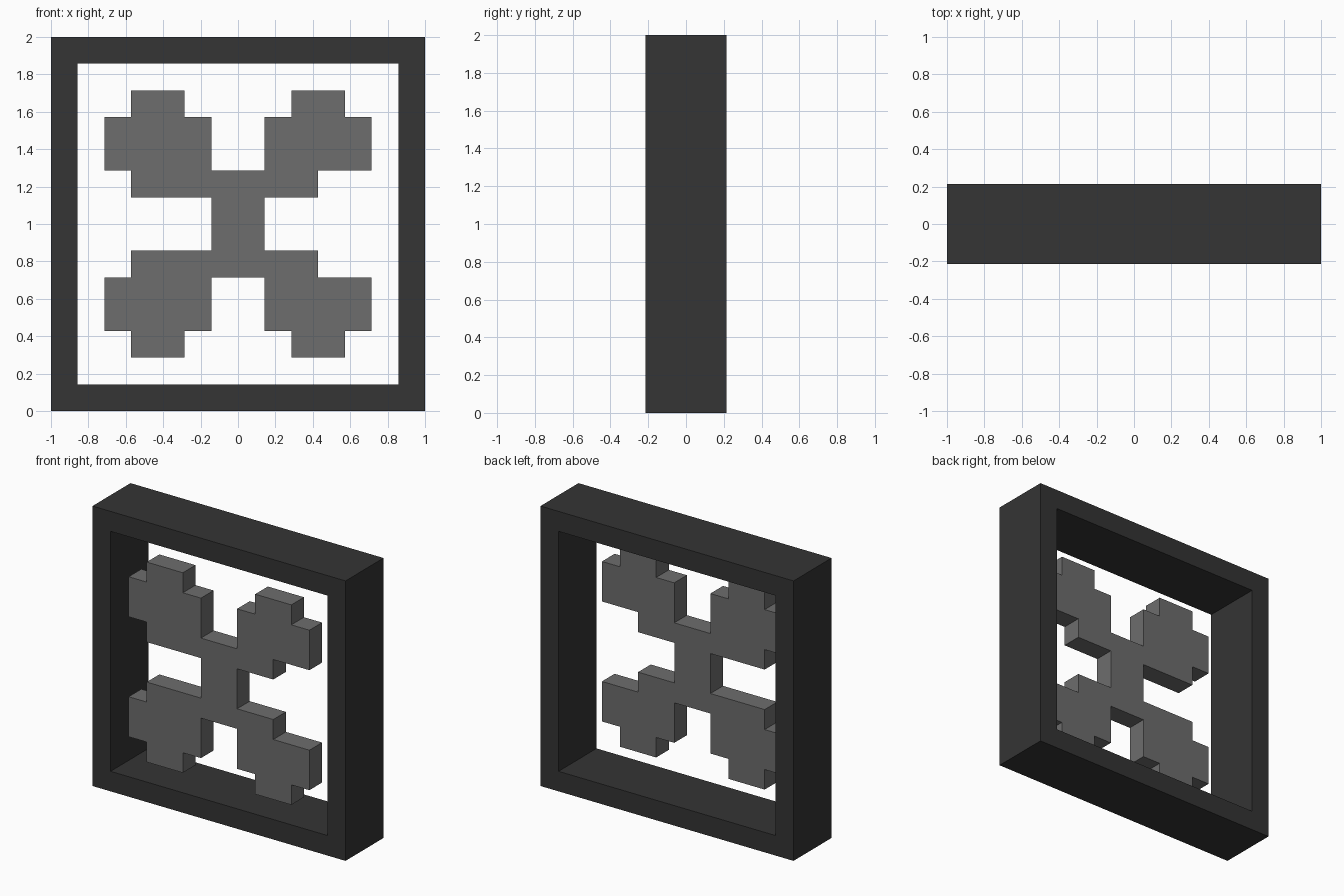
import bpy
import bmesh

if "Cube" in bpy.data.objects:
    bpy.data.objects.remove(bpy.data.objects["Cube"])

U = 1 / 7  # the whole design sits on a 1/7 unit grid


def material(name, value):
    mat = bpy.data.materials.new(name)
    mat.diffuse_color = (value, value, value, 1)
    mat.use_nodes = True
    mat.node_tree.nodes["Principled BSDF"].inputs["Base Color"].default_value = mat.diffuse_color
    return mat


def finish(name, bm, mat):
    bmesh.ops.recalc_face_normals(bm, faces=bm.faces)
    mesh = bpy.data.meshes.new(name)
    bm.to_mesh(mesh)
    bm.free()
    mesh.materials.append(mat)
    obj = bpy.data.objects.new(name, mesh)
    bpy.context.collection.objects.link(obj)


def extrude_y(bm, faces, depth):
    geom = bmesh.ops.extrude_face_region(bm, geom=faces)["geom"]
    moved = [g for g in geom if isinstance(g, bmesh.types.BMVert)]
    bmesh.ops.translate(bm, verts=moved, vec=(0, depth, 0))


def vert(bm, x, z):
    return bm.verts.new((x * U, -1.5 * U, 1 + z * U))


dark = material("charcoal", 0.0345)
grey = material("mid grey", 0.153)

# Square frame: a ring of four mitred faces, extruded to full depth
bm = bmesh.new()
corners = [(-1, -1), (1, -1), (1, 1), (-1, 1)]
outer = [vert(bm, 7 * x, 7 * z) for x, z in corners]
inner = [vert(bm, 6 * x, 6 * z) for x, z in corners]
ring = []
for i in range(4):
    j = (i + 1) % 4
    ring.append(bm.faces.new((outer[i], outer[j], inner[j], inner[i])))
extrude_y(bm, ring, 3 * U)
finish("frame", bm, dark)

# Stepped cross, flush with the front: outline of the upper half, mirrored down
upper = [(1, 1), (3, 1), (3, 2), (5, 2), (5, 4), (4, 4), (4, 5), (2, 5), (2, 4),
         (1, 4), (1, 2), (-1, 2), (-1, 4), (-2, 4), (-2, 5), (-4, 5), (-4, 4),
         (-5, 4), (-5, 2), (-4, 2), (-4, 1), (-1, 1)]
outline = upper + [(x, -z) for x, z in reversed(upper)]
bm = bmesh.new()
face = bm.faces.new([vert(bm, x, z) for x, z in outline])
extrude_y(bm, [face], U)
finish("cross_panel", bm, grey)
